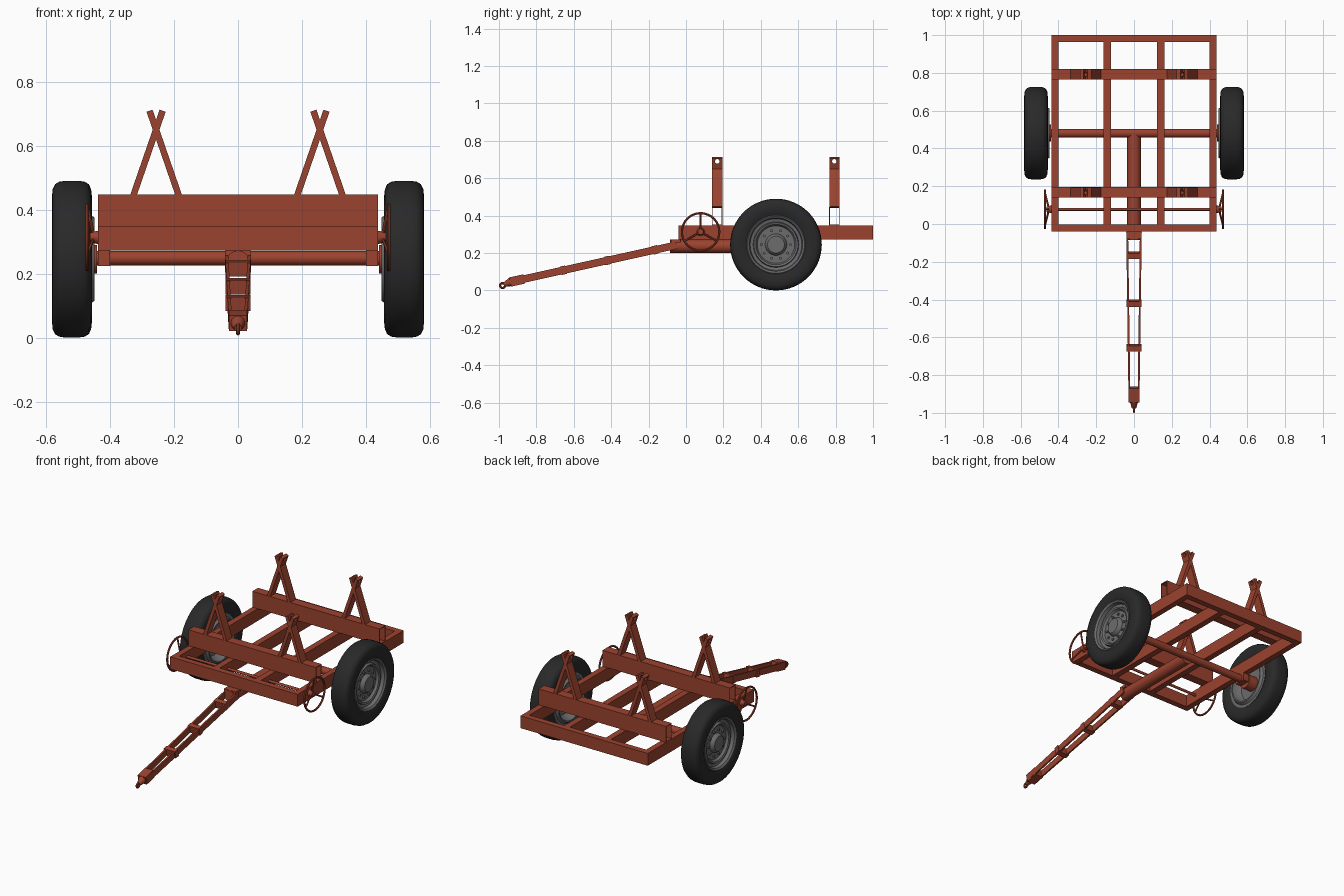
import bpy, bmesh, math
from mathutils import Vector, Matrix

if "Cube" in bpy.data.objects:
    bpy.data.objects.remove(bpy.data.objects["Cube"])


def material(name, rgb):
    m = bpy.data.materials.new(name)
    m.diffuse_color = (*rgb, 1)
    m.use_nodes = True
    m.node_tree.nodes["Principled BSDF"].inputs["Base Color"].default_value = m.diffuse_color
    return m


RED = material("rust red paint", (0.33, 0.055, 0.028))
TYRE = material("black rubber", (0.022, 0.022, 0.022))
GREY = material("grey steel", (0.15, 0.15, 0.15))


def finish(name, bm, mat, smooth=False):
    bmesh.ops.recalc_face_normals(bm, faces=bm.faces)
    me = bpy.data.meshes.new(name)
    bm.to_mesh(me)
    bm.free()
    me.materials.append(mat)
    ob = bpy.data.objects.new(name, me)
    bpy.context.collection.objects.link(ob)
    if smooth:
        bpy.ops.object.select_all(action='DESELECT')
        ob.select_set(True)
        bpy.context.view_layer.objects.active = ob
        bpy.ops.object.shade_smooth_by_angle(angle=math.radians(35))
    return ob


def box(name, lo, hi, mat=RED):
    bm = bmesh.new()
    lo, hi = Vector(lo), Vector(hi)
    bmesh.ops.create_cube(bm, size=1, matrix=Matrix.Translation((lo + hi) / 2)
                          @ Matrix.Diagonal((*(hi - lo), 1)))
    return finish(name, bm, mat)


def bar(name, a, b, w, h, mat=RED):
    """Rectangular bar from a to b."""
    a, b = Vector(a), Vector(b)
    d = b - a
    bm = bmesh.new()
    bmesh.ops.create_cube(bm, size=1, matrix=Matrix.Translation((a + b) / 2)
                          @ d.to_track_quat('Y', 'Z').to_matrix().to_4x4()
                          @ Matrix.Diagonal((w, d.length, h, 1)))
    return finish(name, bm, mat)


def rod(name, a, b, r, r2=None, mat=RED, seg=24):
    a, b = Vector(a), Vector(b)
    d = b - a
    bm = bmesh.new()
    bmesh.ops.create_cone(bm, cap_ends=True, segments=seg, radius1=r,
                          radius2=r if r2 is None else r2, depth=d.length,
                          matrix=Matrix.Translation((a + b) / 2)
                          @ d.to_track_quat('Z', 'Y').to_matrix().to_4x4())
    return finish(name, bm, mat, True)


def lathe(name, profile, centre, side, mat, seg=48):
    """Closed (x, radius) profile spun about the x axis."""
    c = Vector(centre)
    bm = bmesh.new()
    rings = []
    for i in range(seg):
        t = 2 * math.pi * i / seg
        rings.append([bm.verts.new(c + Vector((side * x, r * math.cos(t), r * math.sin(t))))
                      for x, r in profile])
    n = len(profile)
    for i in range(seg):
        p, q = rings[i], rings[(i + 1) % seg]
        for j in range(n):
            k = (j + 1) % n
            bm.faces.new((p[j], p[k], q[k], q[j]))
    bmesh.ops.remove_doubles(bm, verts=bm.verts, dist=1e-5)
    return finish(name, bm, mat, True)


def ring(name, centre, R, r, seg=32):
    return lathe(name, [(r * math.cos(k * math.pi / 4), R + r * math.sin(k * math.pi / 4))
                        for k in range(8)], centre, 1, RED, seg)


# chassis frame
Z0, Z1, W = 0.272, 0.348, 0.4375
box("frame_front", (-W, -0.04, Z0), (W, -0.003, Z1))
box("frame_rear", (-W, 0.963, Z0), (W, 1.0, Z1))
for s in (-1, 1):
    xs = sorted((s * 0.401, s * W))
    box("frame_side", (xs[0], -0.003, Z0), (xs[1], 0.963, Z1))
    xs = sorted((s * 0.123, s * 0.161))
    box("frame_inner_rail", (xs[0], -0.003, Z0), (xs[1], 0.963, Z1))

# hollow bolsters with crossed stakes, drilled near the top
for y in (0.167, 0.793):
    bm = bmesh.new()
    loops = []
    for x in (-W, W):
        for t in (0, 0.004):
            loops.append([bm.verts.new((x, y + sy * (0.028 - t), z)) for sy, z in
                          ((-1, Z1 + t), (1, Z1 + t), (1, 0.447 - t), (-1, 0.447 - t))])
    for a, b in ((0, 2), (1, 3), (0, 1), (2, 3)):
        for i in range(4):
            j = (i + 1) % 4
            bm.faces.new((loops[a][i], loops[a][j], loops[b][j], loops[b][i]))
    finish("bolster", bm, RED)
    cutter = rod("stake_hole_cutter", (-0.6, y, 0.69), (0.6, y, 0.69), 0.012, seg=16)
    cutter.hide_render = True
    for cx in (-0.256, 0.256):
        for s in (-1, 1):
            st = bar("stake", (cx + s * 0.071, y, 0.444), (cx - s * 0.0205, y, 0.709), 0.054, 0.02)
            mod = st.modifiers.new("hole", 'BOOLEAN')
            mod.operation = 'DIFFERENCE'
            mod.object = cutter
            bpy.context.view_layer.objects.active = st
            bpy.ops.object.modifier_apply(modifier=mod.name)
    bpy.data.objects.remove(cutter)

# axle and wheels
AY, AZ = 0.481, 0.245
rod("axle", (-0.46, AY, 0.248), (0.46, AY, 0.248), 0.023)
half = [(0.05, 0.15), (0.059, 0.17), (0.0625, 0.195), (0.06, 0.219), (0.053, 0.234),
        (0.04, 0.242), (0.02, 0.245)]
tyre = half + [(-x, r) for x, r in reversed(half)]
rim = [(0.048, 0.152), (0.054, 0.157), (0.057, 0.153), (0.05, 0.143), (0.03, 0.138), (0.026, 0.122),
       (0.04, 0.118), (0.036, 0.108), (0.022, 0.1), (0.022, 0.058), (0.04, 0.052), (0.046, 0.045),
       (0.046, 0), (-0.02, 0), (-0.02, 0.1), (-0.045, 0.118), (-0.071, 0.122), (-0.071, 0.13),
       (-0.056, 0.14), (-0.056, 0.157), (-0.048, 0.152)]
for s in (-1, 1):
    c = (s * 0.519, AY, AZ)
    lathe("tyre", tyre, c, s, TYRE, 64)
    lathe("wheel_rim", rim, c, s, GREY)
    rod("wheel_hub", (s * 0.44, AY, AZ), (s * 0.5, AY, AZ), 0.045)
    for k in range(10):
        t = k * math.pi / 5
        y, z = AY + 0.078 * math.cos(t), AZ + 0.078 * math.sin(t)
        rod("wheel_nut", (s * 0.535, y, z), (s * 0.55, y, z), 0.008, mat=GREY, seg=6)
    xs = sorted((s * 0.4, s * W))
    box("axle_bracket", (xs[0], AY - 0.035, 0.224), (xs[1], AY + 0.035, Z0))

# hand wheels on a cross shaft
HY, HZ = 0.078, 0.313
rod("hand_wheel_shaft", (-0.45, HY, HZ), (0.45, HY, HZ), 0.008, seg=12)
for s in (-1, 1):
    rod("hand_wheel_hub", (s * W, HY, HZ), (s * 0.463, HY, HZ), 0.021, 0.015, seg=16)
    ring("hand_wheel_rim", (s * 0.471, HY, HZ), 0.1, 0.006)
    for k in range(3):
        t = math.pi / 2 + k * 2 * math.pi / 3
        rod("hand_wheel_spoke", (s * 0.45, HY, HZ),
            (s * 0.471, HY + 0.1 * math.cos(t), HZ + 0.1 * math.sin(t)), 0.005, seg=8)

# central pipe under the frame and hinge plate
rod("centre_pipe", (0, 0.48, 0.236), (0, -0.085, 0.236), 0.036)
box("hinge_plate", (-0.04, -0.08, 0.256), (0.04, -0.03, Z0))

# drawbar: tapering rails, cross ties, nose block and towing eye
def draw_z(y):
    return 0.24 + (y + 0.06) * 0.222


for s in (-1, 1):
    bar("drawbar_rail", (s * 0.036, -0.05, draw_z(-0.05)), (s * 0.024, -0.935, draw_z(-0.935)),
        0.01, 0.04)
for y in (-0.165, -0.42, -0.655):
    bar("drawbar_tie", (0, y - 0.014, draw_z(y - 0.014)), (0, y + 0.014, draw_z(y + 0.014)),
        0.078, 0.046)
bar("nose_block", (0, -0.94, draw_z(-0.94)), (0, -0.865, draw_z(-0.865)), 0.056, 0.05)
rod("towing_shank", (0, -0.935, draw_z(-0.935)), (0, -0.973, 0.03), 0.024, 0.012)
ring("towing_eye", (0, -0.981, 0.026), 0.013, 0.006, 20)
